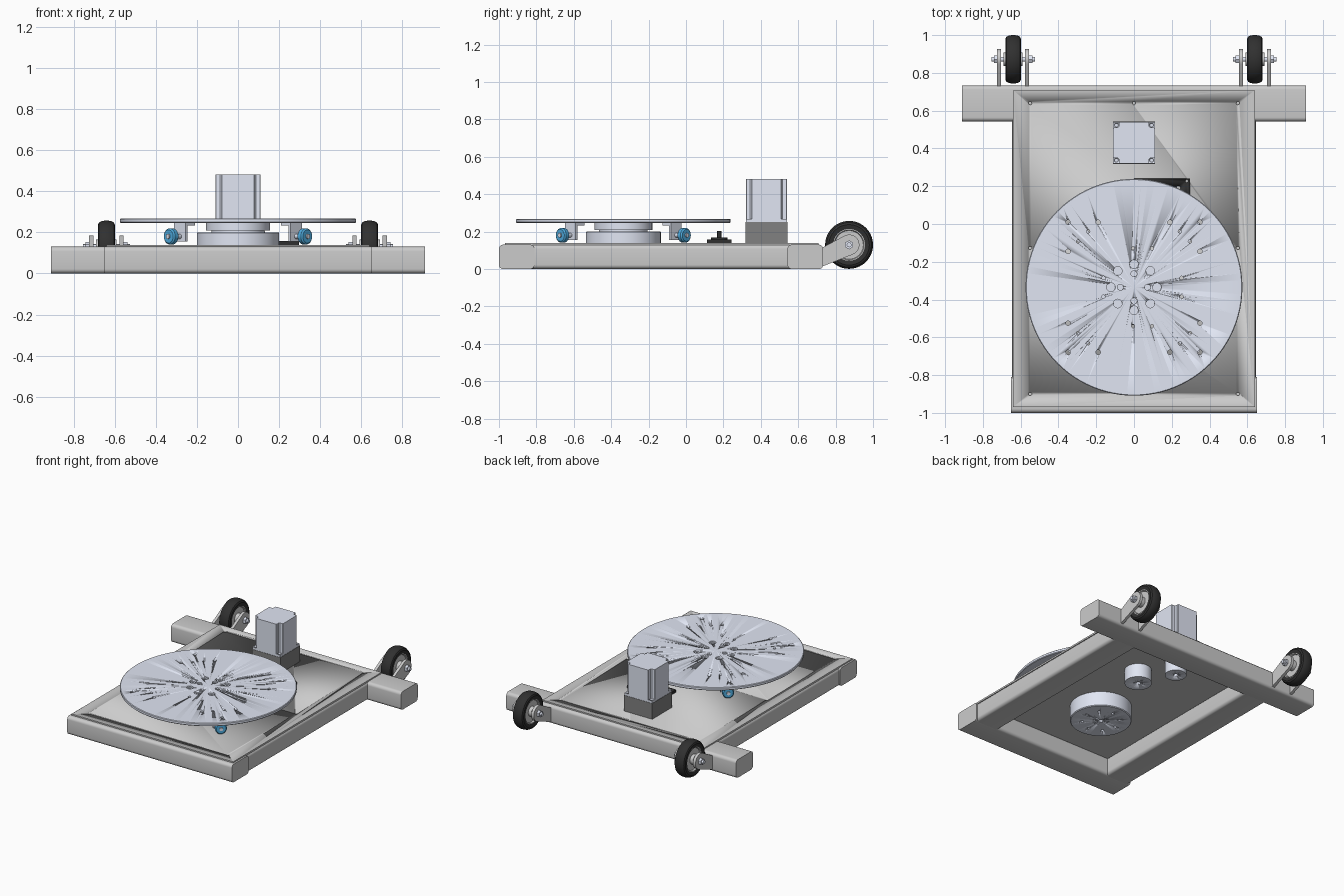
import bpy, bmesh
from math import pi, sin, cos, radians, atan2, acos, hypot
from mathutils import Matrix, Vector

if "Cube" in bpy.data.objects:
    bpy.data.objects.remove(bpy.data.objects["Cube"])


def material(name, rgb):
    m = bpy.data.materials.new(name)
    m.diffuse_color = (*rgb, 1)
    m.use_nodes = True
    m.node_tree.nodes["Principled BSDF"].inputs["Base Color"].default_value = m.diffuse_color
    return m


STEEL = material("pale_steel", (0.75, 0.79, 0.90))
BLACK = material("black_rubber", (0.03, 0.03, 0.03))
DARK = material("dark_grey", (0.22, 0.22, 0.22))
BLUE = material("blue_roller", (0.08, 0.42, 0.75))
ALONG_X = Matrix.Rotation(pi / 2, 4, 'Y')


def finish(name, bm, matrix=Matrix(), mat=None):
    bmesh.ops.remove_doubles(bm, verts=bm.verts, dist=1e-5)
    bmesh.ops.recalc_face_normals(bm, faces=bm.faces)
    bm.transform(matrix)
    me = bpy.data.meshes.new(name)
    bm.to_mesh(me)
    bm.free()
    ob = bpy.data.objects.new(name, me)
    bpy.context.collection.objects.link(ob)
    if mat:
        me.materials.append(mat)
    smooth(ob)
    return ob


def smooth(ob):
    bpy.ops.object.select_all(action='DESELECT')
    ob.select_set(True)
    bpy.context.view_layer.objects.active = ob
    bpy.ops.object.shade_smooth_by_angle(angle=radians(30))


def box(name, lo, hi, mat=None, matrix=Matrix()):
    bm = bmesh.new()
    bmesh.ops.create_cube(bm, size=1)
    lo, hi = Vector(lo), Vector(hi)
    bm.transform(Matrix.Translation((lo + hi) / 2) @ Matrix.Diagonal((*(hi - lo), 1)))
    return finish(name, bm, matrix, mat)


def tube(name, lo, hi, axis, radius=0.022):
    """Box whose four long edges (along axis) are rounded."""
    bm = bmesh.new()
    bmesh.ops.create_cube(bm, size=1)
    lo, hi = Vector(lo), Vector(hi)
    bm.transform(Matrix.Translation((lo + hi) / 2) @ Matrix.Diagonal((*(hi - lo), 1)))
    edges = [e for e in bm.edges
             if abs((e.verts[0].co - e.verts[1].co)[axis]) > 1e-4]
    bmesh.ops.bevel(bm, geom=edges, offset=radius, segments=5, profile=0.5, affect='EDGES')
    return finish(name, bm)


def lathe(name, profile, loc, mat=None, matrix=Matrix(), sides=48):
    """Turn (radius, height) points about the local z axis."""
    bm = bmesh.new()
    vs = [bm.verts.new((r, 0, z)) for r, z in profile]
    es = [bm.edges.new(p) for p in zip(vs, vs[1:])]
    bmesh.ops.spin(bm, geom=vs + es, cent=(0, 0, 0), axis=(0, 0, 1),
                   angle=2 * pi, steps=sides)
    return finish(name, bm, Matrix.Translation(loc) @ matrix, mat)


def cyl(name, r, z0, z1, loc, mat=None, matrix=Matrix(), sides=48):
    return lathe(name, [(0, z0), (r, z0), (r, z1), (0, z1)], loc, mat, matrix, sides)


def prism(name, points, z0, z1, matrix=Matrix(), mat=None):
    bm = bmesh.new()
    f = bm.faces.new([bm.verts.new((x, y, z0)) for x, y in points])
    g = bmesh.ops.extrude_face_region(bm, geom=[f])
    bmesh.ops.translate(bm, vec=(0, 0, z1 - z0),
                        verts=[v for v in g['geom'] if isinstance(v, bmesh.types.BMVert)])
    return finish(name, bm, matrix, mat)


def drill(ob, holes, z0, z1):
    """Cut round holes given as (x, y, radius)."""
    bm = bmesh.new()
    for x, y, r in holes:
        bmesh.ops.create_cone(bm, cap_ends=True, segments=16, radius1=r, radius2=r,
                              depth=z1 - z0,
                              matrix=Matrix.Translation((x, y, (z0 + z1) / 2)))
    cutter = finish("hole_cutter", bm)
    cutter.hide_render = True
    mod = ob.modifiers.new("holes", 'BOOLEAN')
    mod.operation, mod.solver, mod.object = 'DIFFERENCE', 'EXACT', cutter
    bpy.context.view_layer.objects.active = ob
    # keep the hole modifier first, before the smoothing one
    bpy.ops.object.modifier_move_to_index(modifier=mod.name, index=0)
    bpy.ops.object.modifier_apply(modifier=mod.name)
    bpy.data.objects.remove(cutter)


# Frame of rounded tubes
tube("front_beam", (-0.652, -1, 0), (0.652, -0.81, 0.13), 0)
tube("rear_beam", (-0.91, 0.543, 0), (0.91, 0.733, 0.13), 0)
for s, side in ((-1, "left"), (1, "right")):
    tube(side + "_rail", (min(s * 0.455, s * 0.645), -0.835, 0.0005),
         (max(s * 0.455, s * 0.645), 0.57, 0.1295), 1)

# Deck plate with screw holes
plate = box("deck_plate", (-0.64, -0.968, 0.127), (0.64, 0.708, 0.139))
drill(plate, [(x, y, 0.009) for x in (-0.55, 0.55) for y in (-0.9, -0.127, 0.64)]
      + [(0, 0.64, 0.009)], 0.131, 0.2)

# Turntable disc with its hole patterns
CY = -0.335
disc = lathe("turntable_disc", [(0, 0.246), (0.57, 0.246), (0.574, 0.25), (0.574, 0.264),
                                (0.57, 0.268), (0, 0.268)], (0, CY, 0), STEEL, sides=96)
holes = []
for sx in (-1, 1):
    for sy in (-1, 1):
        holes += [(sx * x, CY + sy * y, r) for x, y, r in (
            (0.349, 0.344, 0.012), (0.349, 0.19, 0.012), (0.19, 0.344, 0.012),
            (0.243, 0.296, 0.009), (0.296, 0.243, 0.009))]
        holes += [(0.045 + sx * 0.207, CY + sy * 0.05, 0.009),
                  (0.045 + sx * 0.05, CY + sy * 0.206, 0.009)]
rings = [(0.122, 8, 0.023), (0.072, 4, 0.016)]
bolts = [(R * cos(2 * pi * i / n), CY + R * sin(2 * pi * i / n), r)
         for R, n, r in rings for i in range(n)]
drill(disc, holes, 0.2, 0.3)
drill(disc, bolts, 0.255, 0.3)
for x, y, r in bolts:
    lathe("disc_bolt", [(0, 0.256), (r * 0.35, 0.256), (r * 0.35, 0.262), (r * 0.75, 0.262),
                        (r * 0.75, 0.25), (0, 0.25)], (x, y, 0), STEEL, sides=16)

# Bearing hub above and below the deck
hub = lathe("bearing_hub", [(0, 0.022), (0.195, 0.022), (0.2, 0.027), (0.2, 0.197),
                            (0.197, 0.2), (0.13, 0.2), (0.13, 0.209), (0.155, 0.209),
                            (0.155, 0.246), (0, 0.246)], (0, CY, 0), STEEL, sides=64)
drill(hub, [(0.12 * cos(i * pi / 4), CY + 0.12 * sin(i * pi / 4), 0.009) for i in range(8)]
      + [(0, CY, 0.014)], 0.0, 0.04)

# Four blue support rollers on angle brackets under the disc
for i in range(4):
    m = Matrix.Translation((0, CY, 0)) @ Matrix.Rotation(pi / 4 + i * pi / 2, 4, 'Z')
    box("roller_bracket_flange", (0.335, -0.04, 0.232), (0.40, 0.04, 0.246), STEEL, m)
    box("roller_bracket_web", (0.386, -0.04, 0.155), (0.40, 0.04, 0.246), STEEL, m)
    lathe("support_roller", [(0, -0.018), (0.032, -0.018), (0.039, -0.011), (0.039, 0.011),
                             (0.032, 0.018), (0, 0.018)], (0, 0, 0), BLUE,
          m @ Matrix.Translation((0.46, 0, 0.18)) @ ALONG_X, 32)
    cyl("roller_axle", 0.012, 0.39, 0.485, (0, 0, 0), STEEL,
        m @ Matrix.Translation((0, 0, 0.18)) @ ALONG_X, 16)

# Motor: gearbox block, flange, notched body
MY, h, n = 0.43, 0.11, 0.073
box("gearbox", (-0.112, MY - 0.112, 0.139), (0.112, MY + 0.112, 0.252), DARK)
flange = box("motor_flange", (-h, MY - h, 0.252), (h, MY + h, 0.268), STEEL)
drill(flange, [(sx * 0.093, MY + sy * 0.093, 0.01) for sx in (-1, 1) for sy in (-1, 1)],
      0.255, 0.3)
outline = []
for k in range(4):
    a = Matrix.Rotation(k * pi / 2, 2)
    for p in ((h, n + 0.004), (h - 0.004, n + 0.007), (n + 0.014, n + 0.007),
              (n + 0.007, n + 0.014), (n + 0.007, h - 0.004), (n + 0.004, h)):
        outline.append(tuple(a @ Vector(p)))
prism("motor_body", outline, 0.268, 0.481, Matrix.Translation((0, MY, 0)), STEEL)

# Belt pulleys hanging under the deck
for name, x, y, r in (("drive_pulley", 0, 0.42, 0.07), ("idler_pulley", 0.12, 0.185, 0.088)):
    p = cyl(name, r, 0.03, 0.13, (x, y, 0), STEEL)
    drill(p, [(x, y, 0.016)], 0.0, 0.06)

# Black tensioner plate with its adjusting post
t = box("tensioner_plate", (0.0, 0.112, 0.139), (0.297, 0.242, 0.158), BLACK)
drill(t, [(0.28, 0.228, 0.008), (0.235, 0.19, 0.012), (0.28, 0.128, 0.008)], 0.13, 0.2)
lathe("tensioner_post", [(0, 0.15), (0.045, 0.15), (0.045, 0.168), (0.011, 0.168),
                         (0.011, 0.203), (0, 0.203)], (0.12, 0.178, 0), BLACK, sides=24)

# Rear transport wheels on forked arms
WX, WY, WZ, R = 0.64, 0.872, 0.129, 0.055


def tangent(px, pz, side):
    """Angle on the arm's round end where a line from the given point touches."""
    dy, dz = px - WY, pz - WZ
    return atan2(dz, dy) + side * acos(R / hypot(dy, dz))


a0, a1 = tangent(0.725, 0.012, 1), tangent(0.725, 0.112, -1)
while a1 < a0:
    a1 += 2 * pi
arm = [(0.725, 0.112), (0.725, 0.012)] + [
    (WY + R * cos(a0 + (a1 - a0) * i / 16), WZ + R * sin(a0 + (a1 - a0) * i / 16))
    for i in range(17)]
YZ_TO_WORLD = Matrix(((0, 0, 1, 0), (1, 0, 0, 0), (0, 1, 0, 0), (0, 0, 0, 1)))
for s, side in ((-1, "left"), (1, "right")):
    c = (s * WX, WY, WZ)
    lathe(side + "_tyre", [(0.085, -0.036), (0.108, -0.041), (0.119, -0.036), (0.125, -0.024),
                           (0.128, -0.008), (0.128, 0.008), (0.125, 0.024), (0.119, 0.036),
                           (0.108, 0.041), (0.085, 0.036), (0.085, -0.036)],
          c, BLACK, ALONG_X, 64)
    lathe(side + "_wheel_rim", [(0, -0.05), (0.035, -0.05), (0.035, -0.026), (0.076, -0.026),
                                (0.08, -0.036), (0.086, -0.036), (0.086, 0.036), (0.08, 0.036),
                                (0.076, 0.026), (0.035, 0.026), (0.035, 0.05), (0, 0.05)],
          c, None, ALONG_X)
    for x in (-0.074, 0.074):
        prism(side + "_wheel_arm", arm, s * WX + x - 0.01, s * WX + x + 0.01, YZ_TO_WORLD)
    cyl(side + "_axle", 0.013, -0.115, 0.115, c, STEEL, ALONG_X, 20)
    for x in (-0.093, 0.093):
        cyl(side + "_axle_nut", 0.024, x - 0.009, x + 0.009, c, STEEL, ALONG_X, 6)
